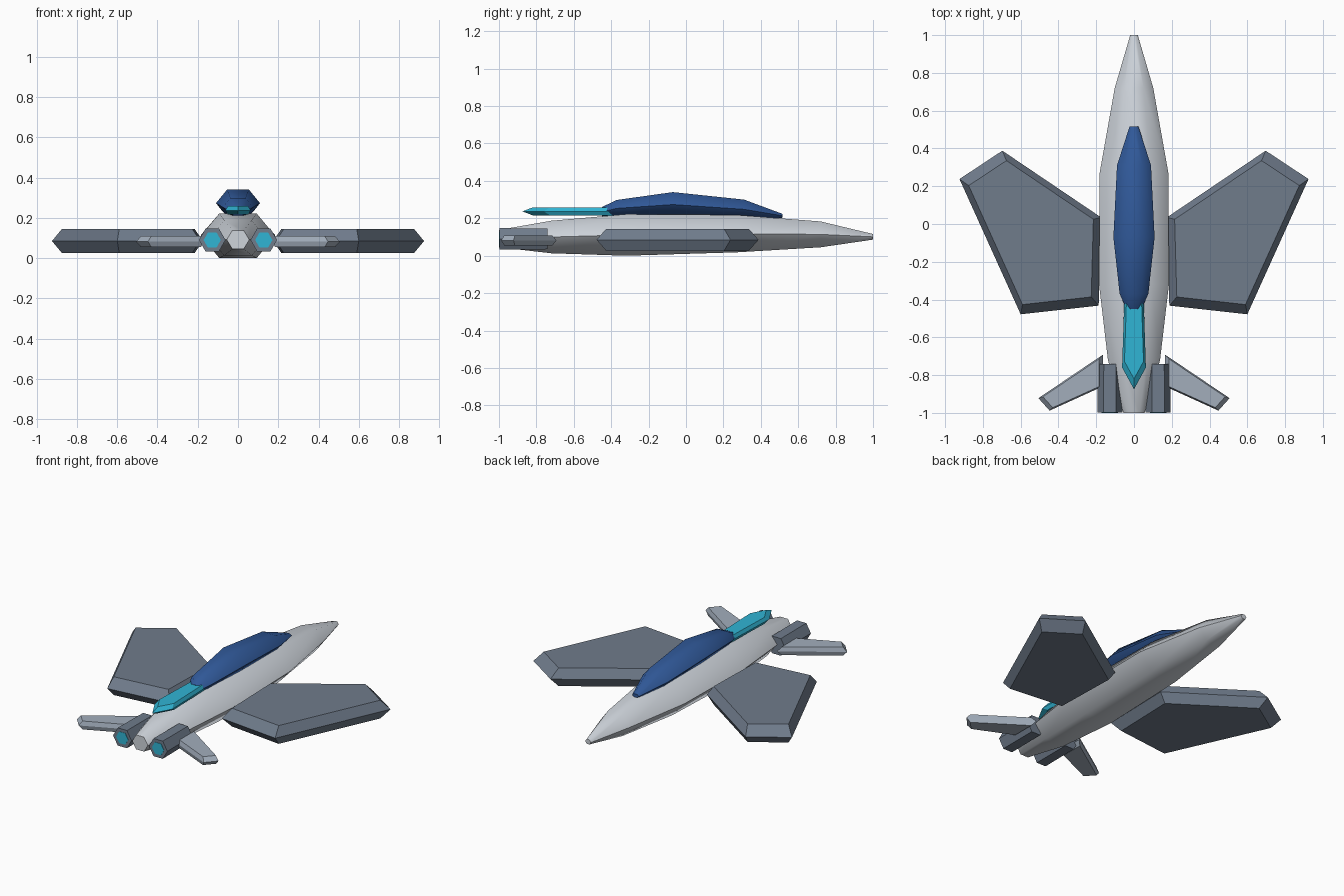
import bpy, bmesh, math
from mathutils import Vector

if "Cube" in bpy.data.objects:
    bpy.data.objects.remove(bpy.data.objects["Cube"])


def material(name, rgb):
    m = bpy.data.materials.new(name)
    m.diffuse_color = (*rgb, 1)
    m.use_nodes = True
    m.node_tree.nodes["Principled BSDF"].inputs["Base Color"].default_value = m.diffuse_color
    return m


HULL = material("pale_hull", (0.62, 0.66, 0.71))
SLATE = material("slate", (0.16, 0.20, 0.26))
TAIL = material("light_slate", (0.36, 0.42, 0.50))
BLUE = material("deep_blue", (0.03, 0.10, 0.32))
CYAN = material("cyan", (0.03, 0.46, 0.66))


def loft(name, rings, mat, mirror=False, smooth=False):
    """Skin a list of equally long point rings and cap both ends."""
    bm = bmesh.new()
    loops = [[bm.verts.new(p) for p in ring] for ring in rings]
    n = len(loops[0])
    for a, b in zip(loops, loops[1:]):
        for i in range(n):
            j = (i + 1) % n
            bm.faces.new((a[i], a[j], b[j], b[i]))
    bm.faces.new(loops[0])
    bm.faces.new(loops[-1])
    bmesh.ops.recalc_face_normals(bm, faces=bm.faces)
    me = bpy.data.meshes.new(name)
    bm.to_mesh(me)
    bm.free()
    me.materials.append(mat)
    ob = bpy.data.objects.new(name, me)
    bpy.context.collection.objects.link(ob)
    if mirror:
        ob.modifiers.new("mirror", 'MIRROR')
    if smooth:
        bpy.ops.object.select_all(action='DESELECT')
        ob.select_set(True)
        bpy.context.view_layer.objects.active = ob
        bpy.ops.object.shade_smooth_by_angle(angle=math.radians(60))
    return ob


def hex_ring(y, half_width, z_low, z_high, x=0):
    """Six-sided section across y with flat top and bottom."""
    mid, half = (z_low + z_high) / 2, (z_high - z_low) / 2
    hw = half_width
    return [(x + hw, y, mid), (x + hw / 2, y, mid + half), (x - hw / 2, y, mid + half),
            (x - hw, y, mid), (x - hw / 2, y, mid - half), (x + hw / 2, y, mid - half)]


def plate(name, outline, z, half, inset, mat, mirror=False):
    """Flat slab whose rim comes to an edge halfway up."""
    pts = [Vector(p) for p in outline]
    c = sum(pts, Vector((0, 0))) / len(pts)
    small = [c + (p - c) * inset for p in pts]
    rings = [[(p.x, p.y, h) for p in ps]
             for ps, h in ((small, z - half), (pts, z), (small, z + half))]
    return loft(name, rings, mat, mirror)


# Fuselage: (y, half width, bottom, top)
loft("fuselage", [hex_ring(*s) for s in (
    (-1.0, 0.056, 0.045, 0.138), (-0.72, 0.138, 0.013, 0.187),
    (-0.32, 0.185, 0.0, 0.222), (0.27, 0.182, 0.018, 0.218),
    (0.72, 0.102, 0.045, 0.183), (1.0, 0.02, 0.086, 0.116))], HULL, smooth=True)

# Canopy
loft("canopy", [hex_ring(*s) for s in (
    (-0.45, 0.04, 0.208, 0.26), (-0.37, 0.076, 0.208, 0.298),
    (-0.07, 0.109, 0.207, 0.34), (0.31, 0.09, 0.196, 0.30),
    (0.515, 0.024, 0.203, 0.224))], BLUE, smooth=True)

# Glowing spine behind the canopy
plate("dorsal_spine", [(-0.048, -0.30), (0.048, -0.30), (0.063, -0.76), (0, -0.875), (-0.063, -0.76)],
      0.237, 0.021, 0.8, CYAN)

# Main wings and tailplanes
plate("main_wings", [(0.174, 0.035), (0.697, 0.388), (0.924, 0.238), (0.60, -0.478), (0.187, -0.432)],
      0.085, 0.059, 0.88, SLATE, True)
plate("tailplanes", [(0.165, -0.692), (0.506, -0.922), (0.447, -0.988), (0.165, -0.86)],
      0.082, 0.027, 0.87, TAIL, True)

# Engines with glowing outlets
loft("engines", [hex_ring(y, r, 0.09 - r * 0.866, 0.09 + r * 0.866, 0.128)
                 for y, r in ((-0.998, 0.066), (-0.74, 0.064))], SLATE, True)
loft("engine_glow", [hex_ring(y, 0.043, 0.053, 0.127, 0.128)
                     for y in (-1.0, -0.98)], CYAN, True)
